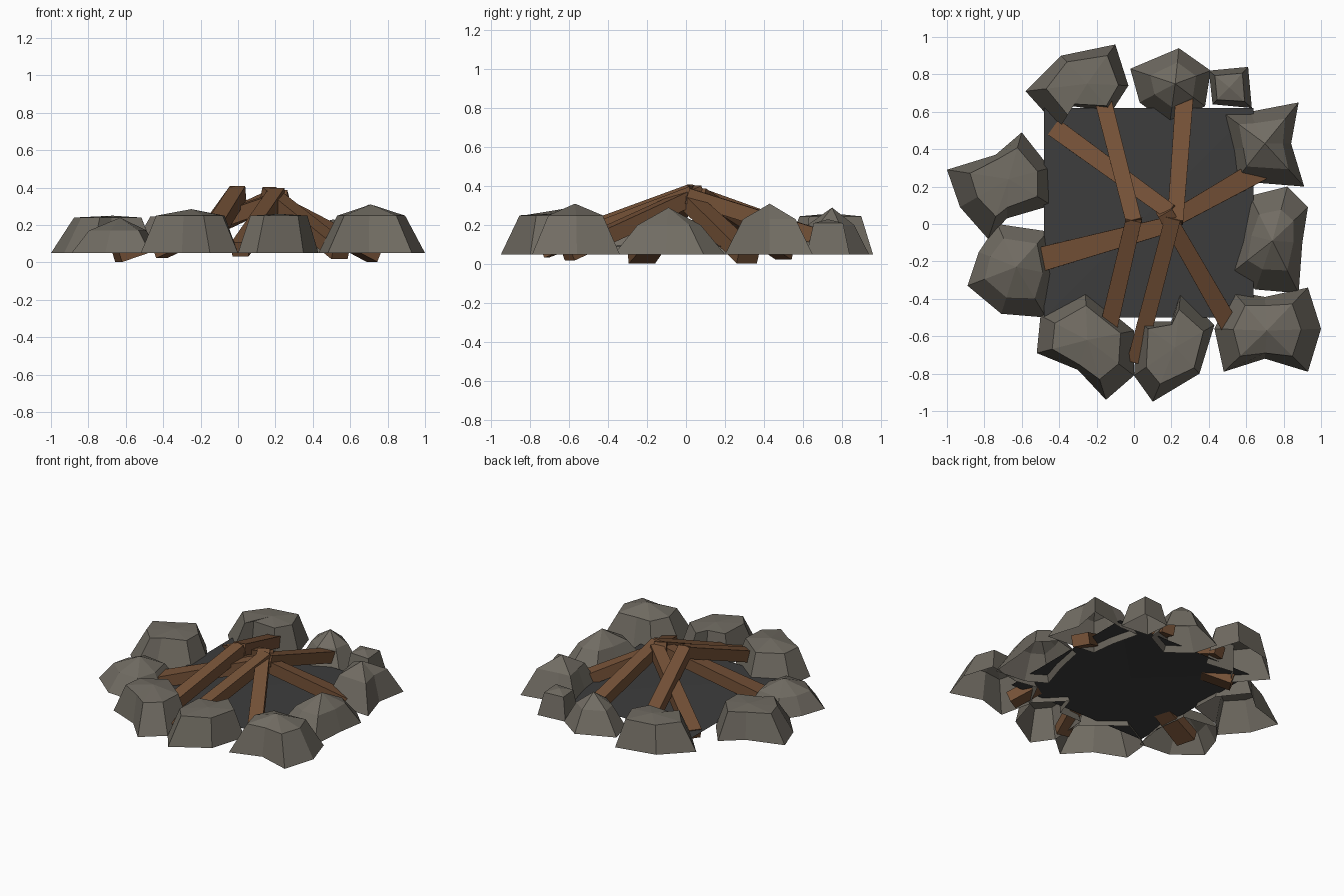
import bpy, bmesh
from mathutils import Vector

if "Cube" in bpy.data.objects:
    bpy.data.objects.remove(bpy.data.objects["Cube"])


def material(name, rgb):
    m = bpy.data.materials.new(name)
    m.diffuse_color = (*rgb, 1)
    m.use_nodes = True
    m.node_tree.nodes["Principled BSDF"].inputs["Base Color"].default_value = m.diffuse_color
    return m


STONE = material("grey stone", (0.165, 0.150, 0.124))
WOOD = material("brown wood", (0.175, 0.082, 0.038))
ASH = material("dark ash", (0.046, 0.046, 0.046))


def finish(bm, name, mat):
    mesh = bpy.data.meshes.new(name)
    bm.to_mesh(mesh)
    bm.free()
    mesh.materials.append(mat)
    bpy.context.collection.objects.link(bpy.data.objects.new(name, mesh))


def stone(name, center, outline, shoulder, peak, taper=0.67, rounding=0.3):
    """Hollow rock: ground outline, rounder tapered shoulder ring, peak point."""
    pts = [Vector(p) for p in outline]
    area = sum(a.x * b.y - b.x * a.y for a, b in zip(pts, pts[1:] + pts[:1]))
    if area < 0:
        pts.reverse()
    c = Vector(center)
    mean = sum((p - c).length for p in pts) / len(pts)
    bm = bmesh.new()
    low = [bm.verts.new((*p, 0.05)) for p in pts]
    high = []
    for p in pts:
        d = p - c
        r = d.length * (1 - rounding) + mean * rounding
        r = min(r * taper, d.length * 0.9)
        high.append(bm.verts.new((*(c + d.normalized() * r), shoulder)))
    top = bm.verts.new((*c, peak))
    n = len(pts)
    for i in range(n):
        j = (i + 1) % n
        bm.faces.new((low[i], low[j], high[j], high[i]))
        bm.faces.new((high[i], high[j], top))
    finish(bm, name, STONE)


def log(name, foot, head, foot_width=0.095, head_width=0.085, depth=0.08):
    """Square-cut beam from its foot to its head."""
    a, b = Vector(foot), Vector(head)
    d = (b - a).normalized()
    side = d.cross(Vector((0, 0, 1))).normalized()
    up = side.cross(d)
    bm = bmesh.new()
    bmesh.ops.create_cube(bm, size=1)
    for v in bm.verts:
        x, y, z = v.co
        end, width = (b, head_width) if x > 0 else (a, foot_width)
        v.co = end + side * y * width + up * z * depth
    bmesh.ops.recalc_face_normals(bm, faces=bm.faces)
    finish(bm, name, WOOD)


# Ring of stones
stone("stone_back_left", (-0.25, 0.75),
      [(-.10, .96), (-.03, .74), (-.12, .60), (-.33, .63), (-.40, .51), (-.58, .71), (-.39, .90)], .245, .26, .74, .35)
stone("stone_back", (0.22, 0.75),
      [(.24, .94), (.41, .82), (.38, .63), (.19, .53), (.03, .65), (-.02, .83)], .20, .29, .58)
stone("stone_back_small", (0.51, 0.73),
      [(.40, .82), (.61, .84), (.63, .62), (.42, .64)], .21, .23, .7)
stone("stone_back_right", (0.70, 0.43),
      [(.88, .65), (.84, .43), (.91, .20), (.54, .23), (.52, .40), (.47, .60), (.62, .60)], .23, .31, .62, .15)
stone("stone_right", (0.74, -0.09),
      [(.82, .20), (.93, .09), (.90, -.10), (.88, -.37), (.65, -.35), (.51, -.27), (.58, -.05), (.62, .15)], .20, .29, .6)
stone("stone_front_right", (0.71, -0.57),
      [(.93, -.34), (1, -.56), (.93, -.79), (.70, -.72), (.48, -.79), (.43, -.56), (.53, -.36), (.70, -.39)], .25, .31, .65)
stone("stone_front", (0.22, -0.66),
      [(.10, -.95), (.35, -.80), (.43, -.54), (.25, -.36), (.20, -.52), (.02, -.52), (0, -.81)], .25, .26, .72)
stone("stone_front_left", (-0.25, -0.62),
      [(-.15, -.94), (0, -.81), (0, -.57), (-.26, -.36), (-.50, -.49), (-.52, -.69), (-.30, -.78)], .25, .285, .7)
stone("stone_left", (-0.63, -0.23),
      [(-.89, -.33), (-.71, -.48), (-.47, -.50), (-.43, -.27), (-.46, -.04), (-.73, 0), (-.83, -.15)], .17, .24, .66)
stone("stone_left_back", (-0.67, 0.24),
      [(-1, .29), (-.93, .09), (-.78, -.08), (-.68, .03), (-.44, .10), (-.45, .30), (-.60, .49), (-.74, .37)], .24, .25, .67)

# Leaning logs: foot, head, foot width
LOGS = [
    ((-.17, .68, .13), (0, .01, .37), .09),
    ((-.14, -.57, .15), (0, .03, .37), .095),
    ((.27, .68, .14), (.22, .01, .35), .095),
    ((.01, -.73, .07), (.21, .04, .36), .09),
    ((-.42, .51, .06), (.20, .06, .35), .10),
    ((-.65, -.23, .04), (.20, 0, .33), .14),
    ((.73, .32, .04), (.18, .01, .33), .12),
    ((.55, -.61, .055), (.16, .07, .365), .10),
]
for i, (foot, head, width) in enumerate(LOGS):
    log(f"log_{i + 1}", foot, head, width)

# Ash bed: square sheet with a slightly raised middle
bm = bmesh.new()
rim = [bm.verts.new((x, y, 0.09)) for x, y in ((-.48, -.5), (.64, -.5), (.64, .62), (-.48, .62))]
mid = bm.verts.new((.08, .06, .105))
for i in range(4):
    bm.faces.new((rim[i], rim[(i + 1) % 4], mid))
finish(bm, "ash_bed", ASH)
